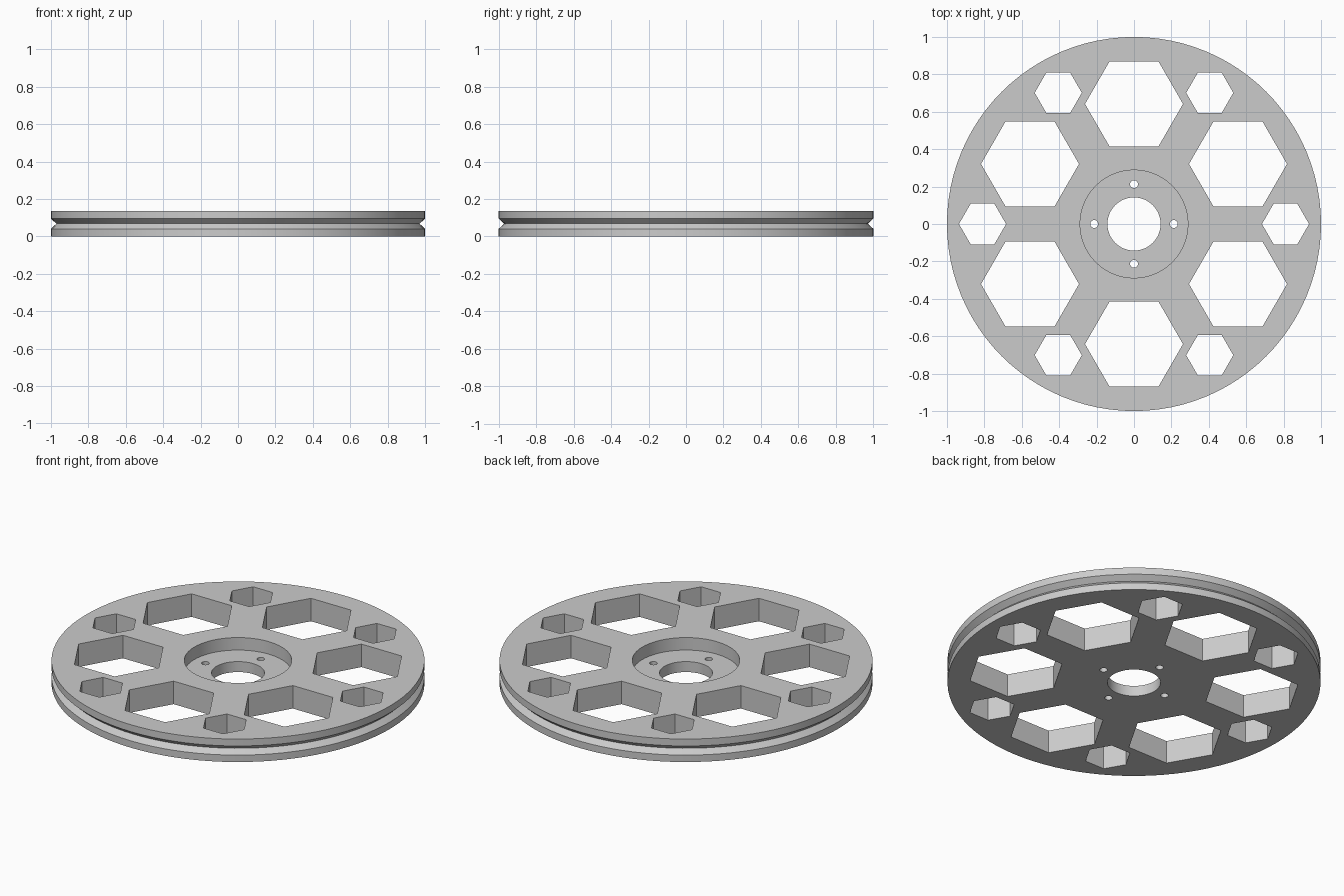
import bpy
import bmesh
from math import cos, sin, pi, radians

if "Cube" in bpy.data.objects:
    bpy.data.objects.remove(bpy.data.objects["Cube"], do_unlink=True)

HEIGHT = 0.136
FLOOR = 0.062     # floor of the hub recess
SEGMENTS = 96

metal = bpy.data.materials.new("grey metal")
metal.use_nodes = True
grey = (0.6, 0.6, 0.6, 1)
metal.diffuse_color = grey
metal.node_tree.nodes["Principled BSDF"].inputs["Base Color"].default_value = grey


def add_object(name, bm):
    bmesh.ops.recalc_face_normals(bm, faces=bm.faces)
    mesh = bpy.data.meshes.new(name)
    bm.to_mesh(mesh)
    bm.free()
    mesh.materials.append(metal)
    obj = bpy.data.objects.new(name, mesh)
    bpy.context.collection.objects.link(obj)
    return obj


def lathe(name, profile):
    """Revolve a closed (radius, z) profile around the z axis."""
    bm = bmesh.new()
    rings = []
    for i in range(SEGMENTS):
        a = 2 * pi * i / SEGMENTS
        rings.append([bm.verts.new((r * cos(a), r * sin(a), z)) for r, z in profile])
    n = len(profile)
    for i in range(SEGMENTS):
        ring, after = rings[i], rings[(i + 1) % SEGMENTS]
        for j in range(n):
            k = (j + 1) % n
            bm.faces.new((ring[j], after[j], after[k], ring[k]))
    return add_object(name, bm)


def add_prisms(bm, count, start, distance, radius, sides):
    """Ring of upright prisms, each with a corner pointing along x."""
    for i in range(count):
        a = radians(start) + 2 * pi * i / count
        cx, cy = distance * cos(a), distance * sin(a)
        base = [bm.verts.new((cx + radius * cos(2 * pi * s / sides),
                              cy + radius * sin(2 * pi * s / sides), -0.1))
                for s in range(sides)]
        face = bm.faces.new(base)
        top = bmesh.ops.extrude_face_region(bm, geom=[face])["geom"]
        bmesh.ops.translate(bm, vec=(0, 0, HEIGHT + 0.2),
                            verts=[v for v in top if isinstance(v, bmesh.types.BMVert)])


# Wheel body: bore, recessed hub and V-shaped rim groove
wheel = lathe("pulley_wheel", [
    (0.142, 0), (1, 0), (1, 0.041), (0.971, 0.068), (1, 0.095),
    (1, HEIGHT), (0.288, HEIGHT), (0.288, FLOOR), (0.142, FLOOR)])

# Cutters: large and small hexagon windows, and bolt holes
bm = bmesh.new()
add_prisms(bm, 6, 30, 0.642, 0.262, 6)
add_prisms(bm, 6, 0, 0.81, 0.126, 6)
add_prisms(bm, 4, 0, 0.213, 0.021, 20)
cutter = add_object("window_cutters", bm)
cutter.hide_render = True

cut = wheel.modifiers.new("windows", "BOOLEAN")
cut.operation = "DIFFERENCE"
cut.solver = "EXACT"
cut.object = cutter

bpy.ops.object.select_all(action="DESELECT")
wheel.select_set(True)
bpy.context.view_layer.objects.active = wheel
bpy.ops.object.modifier_apply(modifier=cut.name)
bpy.data.objects.remove(cutter, do_unlink=True)
bpy.ops.object.shade_smooth_by_angle(angle=radians(30))
